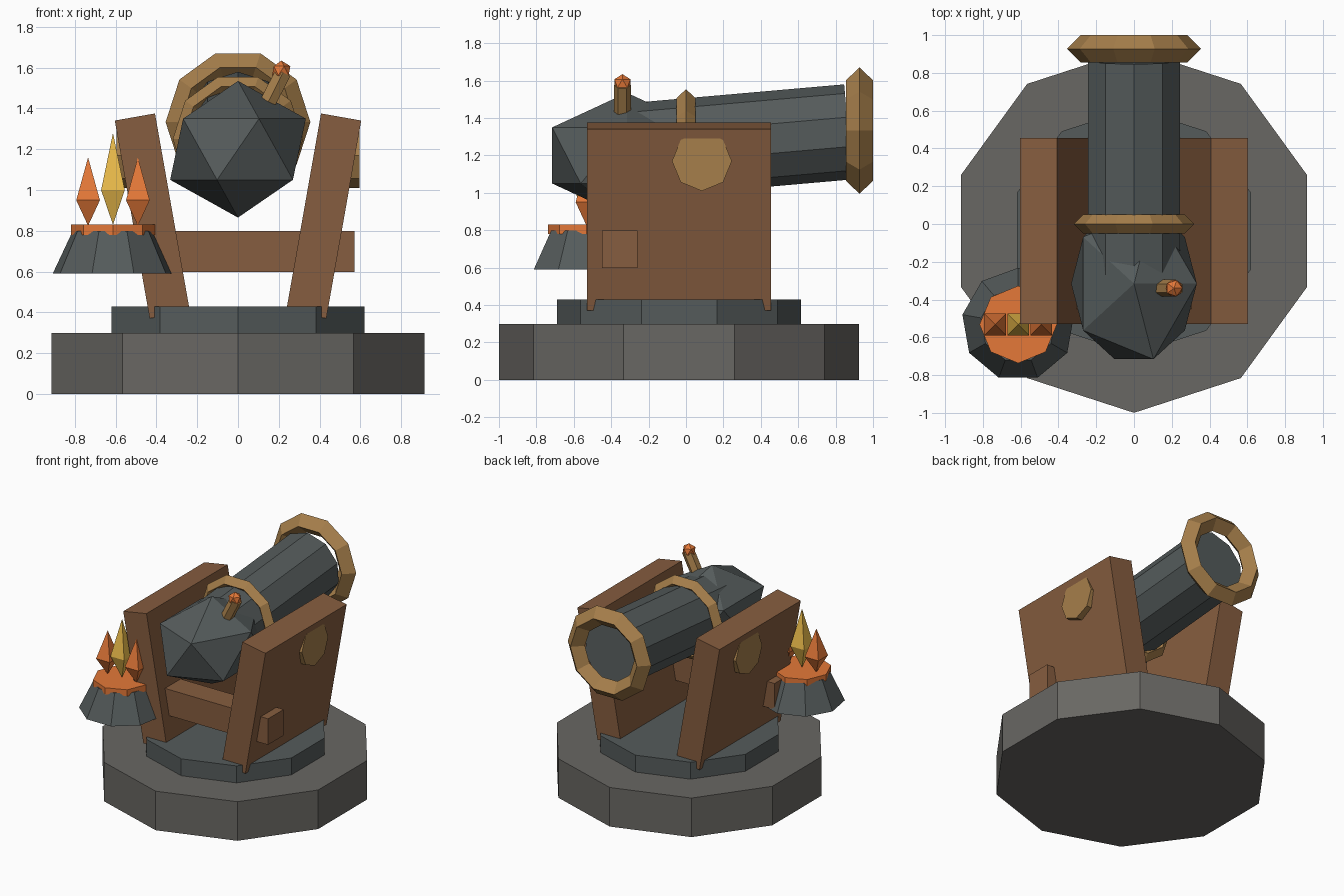
import bpy
from math import radians

if "Cube" in bpy.data.objects:
    bpy.data.objects.remove(bpy.data.objects["Cube"])

def mat(name, rgb):
    m = bpy.data.materials.new(name)
    m.diffuse_color = (*rgb, 1)
    m.use_nodes = True
    m.node_tree.nodes["Principled BSDF"].inputs["Base Color"].default_value = m.diffuse_color
    return m

STONE = mat("stone", (0.14, 0.135, 0.125))
IRON = mat("iron", (0.09, 0.105, 0.105))
WOOD = mat("wood", (0.24, 0.11, 0.05))
BRASS = mat("brass", (0.38, 0.21, 0.07))
EMBER = mat("ember", (0.78, 0.19, 0.04))
YELLOW = mat("yellow_flame", (0.83, 0.50, 0.07))

def finish(name, material):
    ob = bpy.context.object
    ob.name = name
    ob.data.materials.append(material)
    return ob

def rot(*deg):
    return [radians(a) for a in deg]

def box(name, loc, size, material, angles=(0, 0, 0)):
    bpy.ops.mesh.primitive_cube_add(size=1, location=loc, rotation=rot(*angles))
    ob = finish(name, material)
    ob.scale = size
    return ob

def frustum(name, sides, r1, r2, depth, loc, material, angles=(0, 0, 0)):
    bpy.ops.mesh.primitive_cone_add(vertices=sides, radius1=r1, radius2=r2, depth=depth,
                                    location=loc, rotation=rot(*angles))
    return finish(name, material)

def ring(name, y, z, major, minor):
    bpy.ops.mesh.primitive_torus_add(major_segments=10, minor_segments=4, major_radius=major,
                                     minor_radius=minor, location=(0, y, z), rotation=rot(90, 0, 0))
    return finish(name, BRASS)

def ico(name, loc, scale, material):
    bpy.ops.mesh.primitive_ico_sphere_add(subdivisions=1, radius=1, location=loc)
    ob = finish(name, material)
    ob.scale = scale
    return ob

# Round base and turntable
CY = -0.037
frustum("stone_base", 10, 0.9625, 0.9625, 0.30, (0, CY, 0.15), STONE)
frustum("turntable", 10, 0.652, 0.652, 0.14, (0, CY, 0.36), IRON)

# Carriage: leaning cheeks, trunnion caps, cross beam
for side, s in (("left", -1), ("right", 1)):
    box(side + "_cheek", (s * 0.42, CY, 0.873), (0.2, 0.985, 0.985), WOOD, (0, s * 10, 0))
    frustum(side + "_trunnion", 8, 0.16, 0.16, 0.15, (s * 0.52, 0.085, 1.17), BRASS, (0, 90, 0))
box("cross_beam", (0, -0.355, 0.698), (1.14, 0.19, 0.2), WOOD)

# Barrel, breech and rings
frustum("barrel", 10, 0.255, 0.255, 1.17, (0, 0.285, 1.275), IRON, (95, 0, 0))
ico("breech", (0, -0.316, 1.2), (0.372, 0.47, 0.335), IRON)
ring("middle_ring", 0, 1.25, 0.27, 0.05)
ring("muzzle_ring", 0.9275, 1.333, 0.2825, 0.0725)

# Fuse
frustum("fuse_stem", 6, 0.045, 0.045, 0.16, (0.185, -0.34, 1.505), BRASS, (0, 27, 0))
ico("fuse_tip", (0.212, -0.34, 1.585), (0.05, 0.05, 0.05), EMBER)

# Brazier with embers
BX, BY = -0.613, -0.532
frustum("brazier", 9, 0.30, 0.20, 0.21, (BX, BY, 0.695), IRON)
frustum("embers", 8, 0.205, 0.205, 0.05, (BX, BY, 0.805), EMBER)

# Flames: long upper and short lower pyramids sharing a square waist
def flame(name, x, low, waist, top, material):
    r = 0.082
    bpy.ops.mesh.primitive_cone_add(vertices=4, radius1=r, radius2=0, end_fill_type='NOTHING',
                                    depth=top - waist, location=(x, BY, (waist + top) / 2),
                                    rotation=rot(0, 0, 45))
    upper = bpy.context.object
    bpy.ops.mesh.primitive_cone_add(vertices=4, radius1=0, radius2=r, end_fill_type='NOTHING',
                                    depth=waist - low, location=(x, BY, (waist + low) / 2),
                                    rotation=rot(0, 0, 45))
    upper.select_set(True)
    bpy.ops.object.join()
    finish(name, material)

flame("centre_flame", BX, 0.83, 1.0, 1.28, YELLOW)
for side, s in (("left", -1), ("right", 1)):
    flame(side + "_flame", BX + s * 0.122, 0.825, 0.95, 1.16, EMBER)
